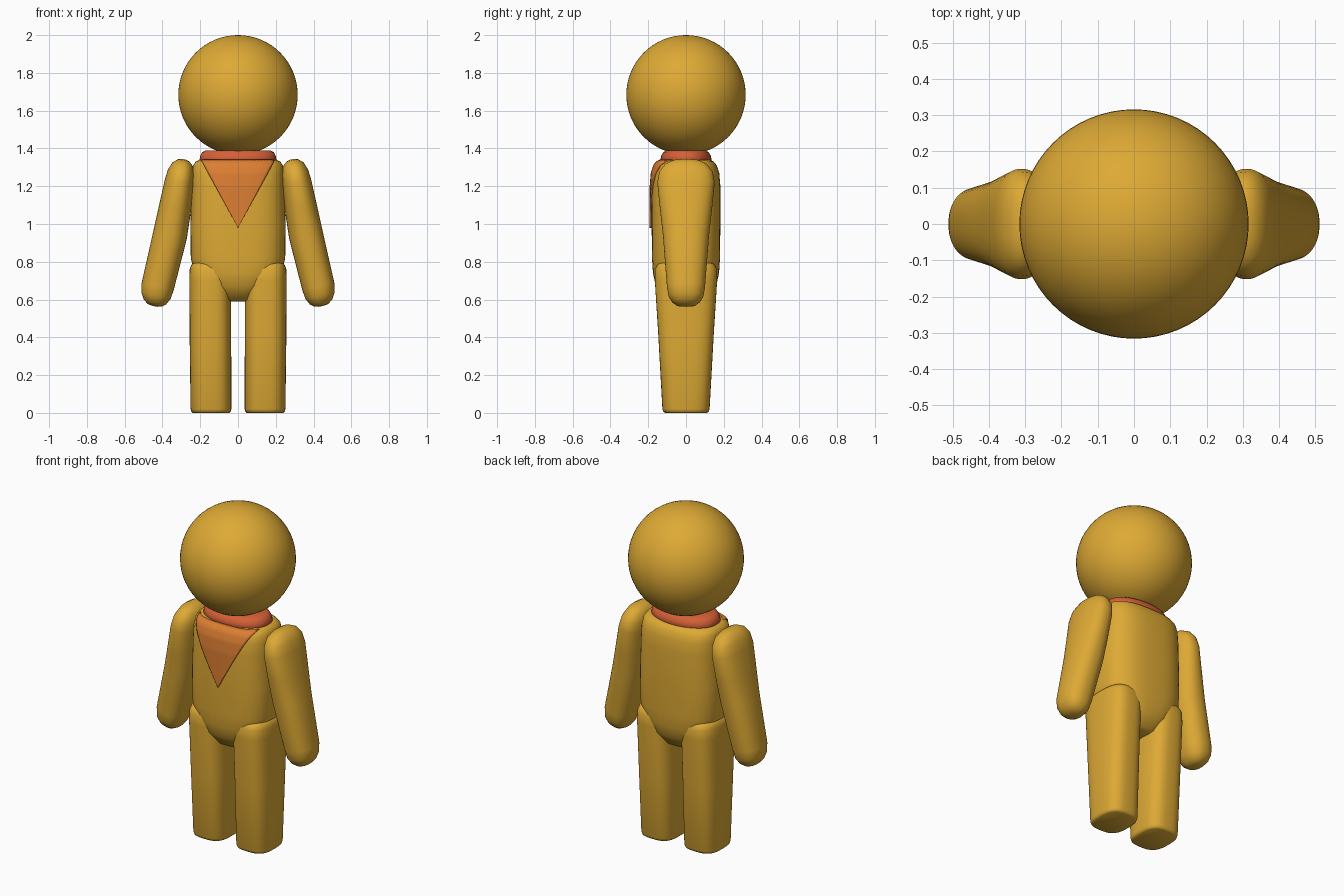
import bpy, bmesh, math
from mathutils import Matrix, Vector

cube = bpy.data.objects.get("Cube")
if cube:
    bpy.data.objects.remove(cube, do_unlink=True)


def material(name, rgb):
    m = bpy.data.materials.new(name)
    m.use_nodes = True
    m.diffuse_color = (*rgb, 1)
    m.node_tree.nodes["Principled BSDF"].inputs["Base Color"].default_value = (*rgb, 1)
    return m


GOLD = material("golden yellow", (0.73, 0.40, 0.035))
RED = material("brick red", (0.66, 0.115, 0.038))
ORANGE = material("burnt orange", (0.72, 0.21, 0.032))


def finish(name, bm, mat, angle=50):
    bmesh.ops.recalc_face_normals(bm, faces=bm.faces)
    mesh = bpy.data.meshes.new(name)
    bm.to_mesh(mesh)
    bm.free()
    mesh.materials.append(mat)
    ob = bpy.data.objects.new(name, mesh)
    bpy.context.collection.objects.link(ob)
    bpy.ops.object.select_all(action="DESELECT")
    ob.select_set(True)
    bpy.context.view_layer.objects.active = ob
    bpy.ops.object.shade_smooth_by_angle(angle=math.radians(angle))
    return ob


def loft(name, sections, mat, power=2.5, tilt=0, side=1, sides=48):
    """Skin rounded cross-sections given as (x, z, half width, half depth)."""
    bm = bmesh.new()
    turn = Matrix.Rotation(-tilt, 3, "Y")
    rings = []
    for cx, cz, hx, hy in sections:
        ring = []
        for i in range(sides):
            a = math.tau * i / sides
            c, s = math.cos(a), math.sin(a)
            p = turn @ Vector((math.copysign(abs(c) ** (2 / power), c) * hx,
                               math.copysign(abs(s) ** (2 / power), s) * hy, 0))
            ring.append(bm.verts.new(((p.x + cx) * side, p.y, p.z + cz)))
        rings.append(ring)
    for low, high in zip(rings, rings[1:]):
        for i in range(sides):
            j = (i + 1) % sides
            bm.faces.new((low[i], low[j], high[j], high[i]))
    bm.faces.new(rings[0])
    bm.faces.new(rings[-1])
    return finish(name, bm, mat)


# Head
bm = bmesh.new()
bmesh.ops.create_uvsphere(bm, u_segments=64, v_segments=32, radius=0.316,
                          matrix=Matrix.Translation((0, 0, 1.684)))
finish("head", bm, GOLD)

# Torso, wedge-shaped at the hips and rounded at the shoulders
TORSO = [(0, 0.59, 0.08, 0.08), (0, 0.6, 0.1, 0.11), (0, 0.67, 0.17, 0.16),
         (0, 0.74, 0.23, 0.175), (0, 0.82, 0.25, 0.18), (0, 1.0, 0.252, 0.182),
         (0, 1.2, 0.245, 0.182), (0, 1.27, 0.243, 0.176), (0, 1.31, 0.237, 0.163),
         (0, 1.33, 0.225, 0.147), (0, 1.34, 0.205, 0.125)]
TORSO_POWER = 2.8
loft("torso", TORSO, GOLD, TORSO_POWER)

# Neck band
loft("neck_band", [(0, 1.32, 0.19, 0.125), (0, 1.34, 0.204, 0.135),
                   (0, 1.36, 0.2, 0.132), (0, 1.38, 0.19, 0.12),
                   (0, 1.39, 0.172, 0.105)], RED, 2.2)

# Legs and arms
LEG = [(0.143, 0, 0.096, 0.11), (0.143, 0.006, 0.104, 0.12),
       (0.143, 0.02, 0.108, 0.125), (0.146, 0.4, 0.11, 0.146),
       (0.147, 0.7, 0.111, 0.165), (0.147, 0.76, 0.109, 0.164),
       (0.147, 0.785, 0.1, 0.152), (0.147, 0.797, 0.085, 0.135),
       (0.147, 0.8, 0.06, 0.1)]
ARM = [(0.285, 1.342, 0.012, 0.03), (0.287, 1.336, 0.032, 0.07),
       (0.292, 1.315, 0.056, 0.112), (0.3, 1.275, 0.072, 0.142),
       (0.31, 1.22, 0.079, 0.152), (0.334, 1.08, 0.086, 0.138),
       (0.36, 0.94, 0.091, 0.122), (0.425, 0.67, 0.087, 0.101),
       (0.434, 0.62, 0.079, 0.093), (0.439, 0.588, 0.061, 0.074),
       (0.442, 0.57, 0.038, 0.05), (0.443, 0.565, 0.015, 0.02)]
for label, side in (("left", 1), ("right", -1)):
    loft(label + "_leg", LEG, GOLD, 2.9, side=side)
    loft(label + "_arm", ARM, GOLD, 2.3, tilt=math.radians(12), side=side)


def torso_front(x, z):
    """Depth of the torso's front surface."""
    for (_, z0, w0, d0), (_, z1, w1, d1) in zip(TORSO, TORSO[1:]):
        if z0 <= z <= z1:
            t = (z - z0) / (z1 - z0)
            w, d = w0 + t * (w1 - w0), d0 + t * (d1 - d0)
            return -d * max(0, 1 - abs(x / w) ** TORSO_POWER) ** (1 / TORSO_POWER)


# Triangular scarf following the chest
bm = bmesh.new()
ROWS, COLS = 36, 24
TOP, TIP, HALF = 1.338, 0.98, 0.195
grid = []
for r in range(ROWS + 1):
    t = r / ROWS
    z = TIP + (TOP - TIP) * t
    row = []
    for c in range(COLS + 1):
        x = HALF * t * (2 * c / COLS - 1)
        row.append(bm.verts.new((x, torso_front(x, z) - 0.006, z)))
    grid.append(row)
for low, high in zip(grid, grid[1:]):
    for c in range(COLS):
        bm.faces.new((low[c], low[c + 1], high[c + 1], high[c]))
bmesh.ops.remove_doubles(bm, verts=bm.verts, dist=0.0001)
scarf = finish("chest_scarf", bm, ORANGE)
plate = scarf.modifiers.new("thickness", "SOLIDIFY")
plate.thickness = 0.009
plate.offset = 0
